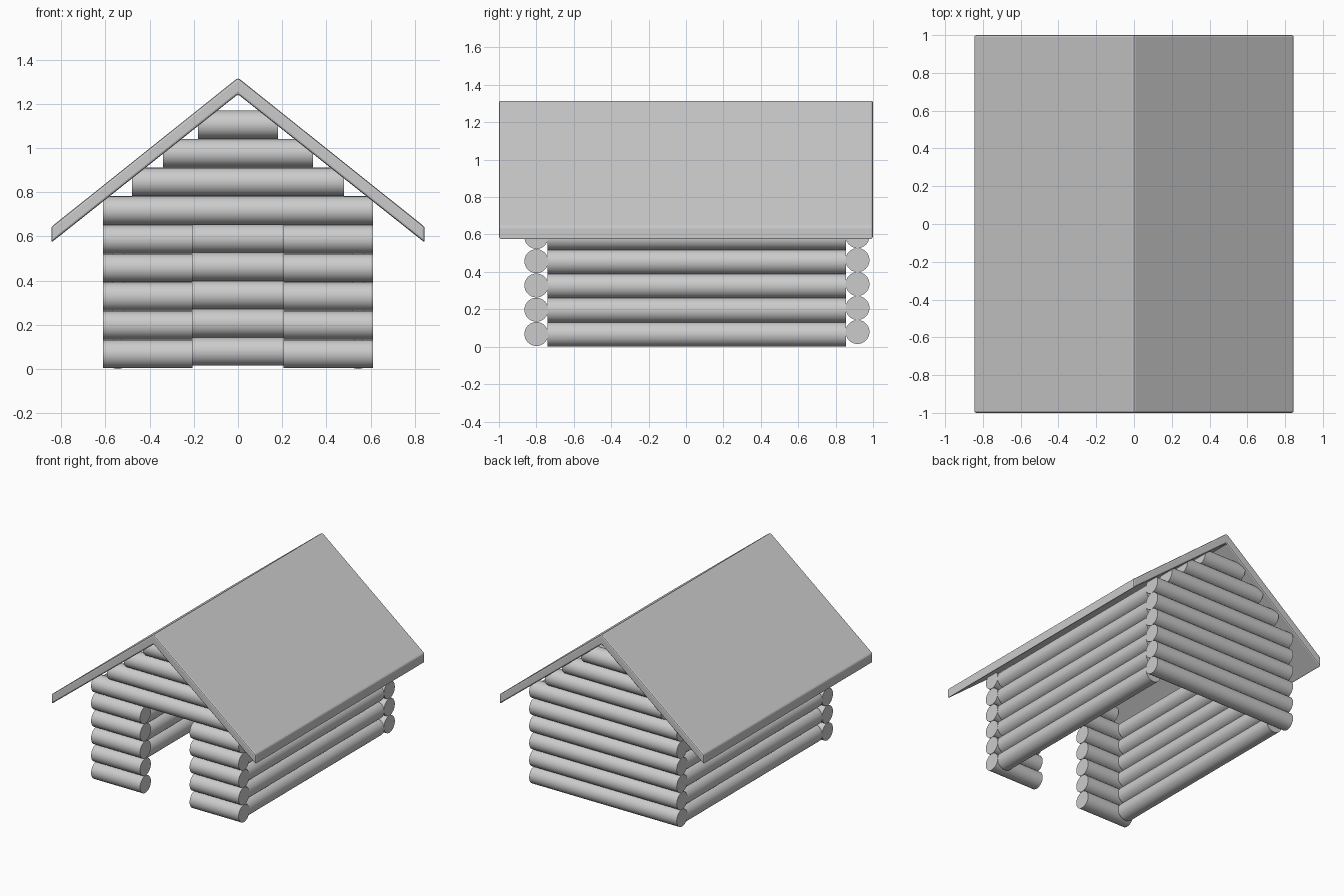
import bpy
from math import pi

if "Cube" in bpy.data.objects:
    bpy.data.objects.remove(bpy.data.objects["Cube"])

SPACING = 0.129


def log(name, axis, start, end, a, z, r):
    """Round log along x (a = y position) or along y (a = x position)."""
    mid = (start + end) / 2
    loc = (mid, a, z) if axis == 'x' else (a, mid, z)
    rot = (0, pi / 2, 0) if axis == 'x' else (pi / 2, 0, 0)
    bpy.ops.mesh.primitive_cylinder_add(vertices=40, radius=r, depth=end - start,
                                        location=loc, rotation=rot)
    bpy.context.object.name = name
    bpy.ops.object.shade_smooth_by_angle(angle=pi / 6)


# Gable walls: six full rows, then three shrinking rows under the roof
half_lengths = [0.61] * 6 + [0.48, 0.34, 0.18]
for i, h in enumerate(half_lengths):
    zf = 0.068 + i * 0.1297
    zb = 0.079 + i * 0.128
    # Front wall, with the doorway left open in the lower five rows
    if i < 5:
        log(f"front_log_left_{i}", 'x', -h, -0.205, -0.80, zf, 0.064)
        log(f"front_log_right_{i}", 'x', 0.205, h, -0.80, zf, 0.064)
    else:
        log(f"front_log_{i}", 'x', -h, h, -0.80, zf, 0.064)
    log(f"back_log_{i}", 'x', -h, h, 0.917, zb, 0.064)

# Side walls
for side, x in (("left", -0.544), ("right", 0.544)):
    for i in range(6):
        log(f"{side}_log_{i}", 'y', -0.74, 0.856, x, 0.066 + i * SPACING, 0.066)

# Roof: chevron profile extruded along y with softened edges
profile = [(-0.845, 0.572), (0, 1.243), (0.845, 0.572),
           (0.845, 0.643), (0, 1.318), (-0.845, 0.643)]
n = len(profile)
verts = [(x, y, z) for y in (-1, 1) for x, z in profile]
quads = [(0, 1, 4, 5), (1, 2, 3, 4)]
faces = quads + [tuple(v + n for v in reversed(q)) for q in quads]
faces += [((i + 1) % n, i, i + n, (i + 1) % n + n) for i in range(n)]
mesh = bpy.data.meshes.new("roof")
mesh.from_pydata(verts, [], faces)
roof = bpy.data.objects.new("roof", mesh)
bpy.context.collection.objects.link(roof)
bevel = roof.modifiers.new("soft_edges", 'BEVEL')
bevel.width = 0.01
bevel.segments = 2
bevel.limit_method = 'ANGLE'
